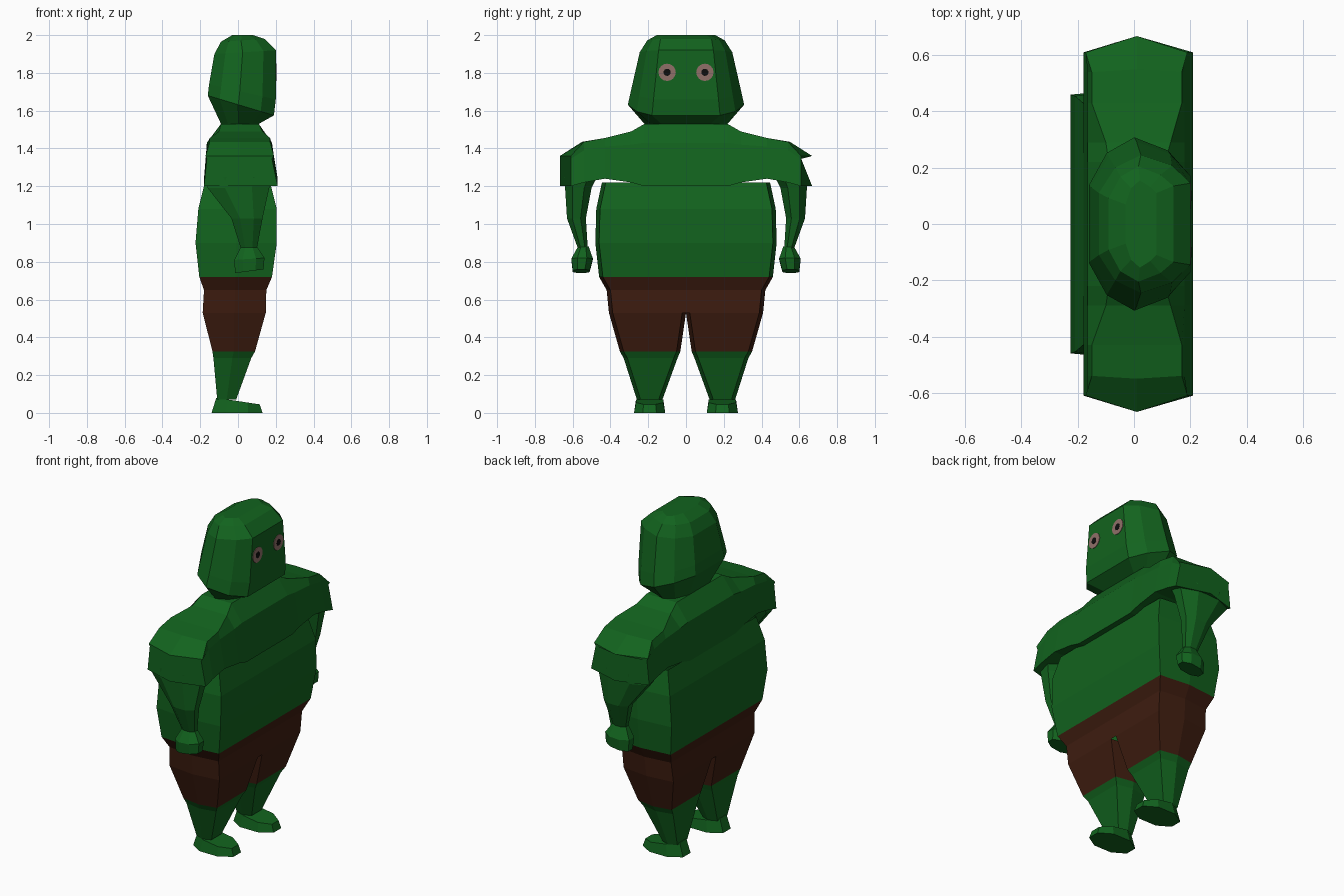
import bpy, bmesh, math

if "Cube" in bpy.data.objects:
    bpy.data.objects.remove(bpy.data.objects["Cube"])


def material(name, rgb):
    m = bpy.data.materials.new(name)
    m.diffuse_color = (*rgb, 1)
    m.use_nodes = True
    m.node_tree.nodes["Principled BSDF"].inputs["Base Color"].default_value = m.diffuse_color
    return m


GREEN = material("green_skin", (0.006, 0.125, 0.013))
BROWN = material("brown_cloth", (0.048, 0.012, 0.005))
PINK = material("eye_rim", (0.28, 0.16, 0.14))
BLACK = material("pupil_black", (0.004, 0.004, 0.004))


def loft(name, rings, mat, caps=(True, True)):
    """Skin a list of equal-length point rings with flat faces."""
    bm = bmesh.new()
    vs = [[bm.verts.new(p) for p in r] for r in rings]
    n = len(rings[0])
    for a, b in zip(vs, vs[1:]):
        for i in range(n):
            j = (i + 1) % n
            bm.faces.new((a[i], a[j], b[j], b[i]))
    if caps[0]:
        bm.faces.new(vs[0])
    if caps[1]:
        bm.faces.new(vs[-1])
    bmesh.ops.recalc_face_normals(bm, faces=bm.faces)
    me = bpy.data.meshes.new(name)
    bm.to_mesh(me)
    bm.free()
    me.materials.append(mat)
    ob = bpy.data.objects.new(name, me)
    bpy.context.collection.objects.link(ob)
    return ob


def hexring(z, x0, x1, y0, y1, inset=0.02):
    """Box section whose left and right sides bulge slightly."""
    xm = (x0 + x1) / 2
    return [(x0, y0 + inset, z), (xm, y0, z), (x1, y0 + inset, z),
            (x1, y1 - inset, z), (xm, y1, z), (x0, y1 - inset, z)]


def octring(zb, zf, x0, x1, y0, y1, cut=0.28):
    """Chamfered box section, sloping from zb at the back to zf at the front."""
    pts = []
    for u, v in [(0, cut), (0, 1 - cut), (cut, 1), (1 - cut, 1),
                 (1, 1 - cut), (1, cut), (1 - cut, 0), (cut, 0)]:
        pts.append((x0 + u * (x1 - x0), y0 + v * (y1 - y0), zb + u * (zf - zb)))
    return pts


def headring(zb, zf, x0, x1, w, face):
    """Ten-sided head section: flat face, widest in the middle."""
    half = [(0, 0.45), (0.18, 0.82), (0.46, 1.0), (0.8, 0.85), (1, face / w)]
    pts = [(x0 + u * (x1 - x0), v * w, zb + u * (zf - zb)) for u, v in half]
    return pts + [(x, -y, z) for x, y, z in reversed(pts)]


def flip(rings, s):
    return [[(x, s * y, z) for x, y, z in r] for r in rings]


# Belly
loft("torso", [hexring(z, a, b, -w, w) for z, a, b, w in [
    (0.72, -0.205, 0.18, 0.46), (0.90, -0.225, 0.205, 0.48),
    (1.08, -0.21, 0.205, 0.475), (1.22, -0.175, 0.17, 0.445)]],
    GREEN, (False, False))

# Shorts above the crotch
loft("shorts_waist", [hexring(z, a, b, -w, w) for z, a, b, w in [
    (0.72, -0.205, 0.18, 0.46), (0.65, -0.18, 0.15, 0.42),
    (0.53, -0.187, 0.147, 0.408)]], BROWN, (False, False))

# Shoulder mantle, lofted sideways
def mantle(y, y_mid, xa, xb, zt, zm, zb):
    ma, mb = (-0.165, 0.18)
    return [(xa, y, zt), (0.01, y_mid, zt), (xb, y, zt), (mb, y, zm),
            (0.21, y, zb), (0.01, y_mid, zb), (-0.18, y, zb), (ma, y, zm)]


side = [mantle(*a) for a in [
    (0.22, 0.22, -0.09, 0.11, 1.53, 1.43, 1.20),
    (0.29, 0.29, -0.10, 0.13, 1.49, 1.42, 1.22),
    (0.43, 0.43, -0.15, 0.17, 1.455, 1.41, 1.24),
    (0.54, 0.55, -0.15, 0.17, 1.435, 1.39, 1.22),
    (0.61, 0.668, -0.172, 0.19, 1.36, 1.345, 1.20)]]
loft("shoulders", flip(side, -1)[::-1] + side, GREEN)

# Head and neck
loft("head", [headring(*a) for a in [
    (1.53, 1.53, -0.09, 0.11, 0.22, 0.13),
    (1.68, 1.575, -0.16, 0.19, 0.308, 0.18),
    (1.74, 1.66, -0.153, 0.2, 0.292, 0.172),
    (1.90, 1.92, -0.125, 0.2, 0.245, 0.145),
    (1.965, 1.98, -0.09, 0.14, 0.205, 0.135),
    (2.0, 2.0, -0.03, 0.08, 0.155, 0.11)]], GREEN, (False, True))


def disc(name, y, r, x0, x1, mat):
    rings = [[(x, y + r * math.cos(t * math.pi / 8), 1.803 + r * math.sin(t * math.pi / 8))
              for t in range(16)] for x in (x0, x1)]
    loft(name, rings, mat)


for s, tag in ((1, "left"), (-1, "right")):
    # Legs of the shorts and bare shins
    cuff = hexring(0.325, -0.135, 0.09, 0.03, 0.35)
    loft(f"shorts_leg_{tag}", flip([hexring(0.53, -0.187, 0.147, 0.0, 0.408), cuff], s),
         BROWN, (False, False))
    loft(f"shin_{tag}", flip([cuff, hexring(0.29, -0.13, 0.07, 0.045, 0.33),
                              hexring(0.07, -0.11, -0.01, 0.125, 0.26)], s),
         GREEN, (False, False))
    # Feet
    loft(f"foot_{tag}", flip([octring(0, 0, -0.14, 0.13, 0.11, 0.275),
                              octring(0.08, 0.045, -0.115, 0.115, 0.12, 0.265)], s), GREEN)
    # Arms
    loft(f"arm_{tag}", flip([octring(1.25, 1.25, -0.165, 0.18, 0.47, 0.645),
                             octring(1.19, 1.19, -0.16, 0.165, 0.50, 0.64),
                             octring(1.03, 1.03, -0.035, 0.13, 0.53, 0.63),
                             octring(0.87, 0.87, 0.015, 0.1, 0.52, 0.572)], s),
         GREEN, (False, False))
    # Hands
    loft(f"hand_{tag}", flip([octring(0.88, 0.88, 0.015, 0.10, 0.515, 0.572),
                              octring(0.81, 0.82, -0.02, 0.14, 0.493, 0.607),
                              octring(0.74, 0.76, -0.015, 0.135, 0.51, 0.60)], s), GREEN)
    # Eyes
    disc(f"eye_{tag}", s * 0.1, 0.046, 0.185, 0.203, PINK)
    disc(f"pupil_{tag}", s * 0.1, 0.019, 0.19, 0.2045, BLACK)
